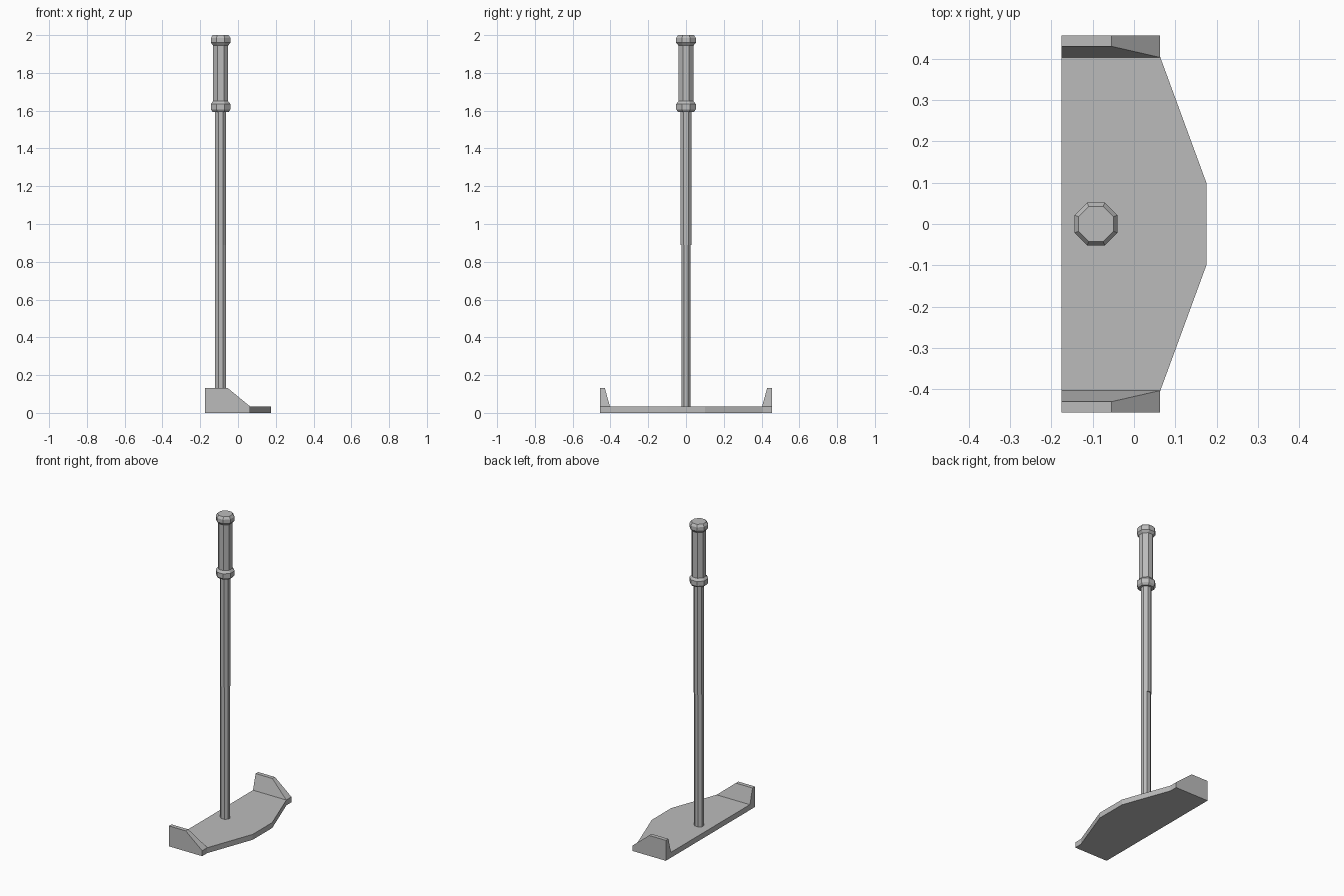
import bpy, bmesh, math

cube = bpy.data.objects.get("Cube")
if cube:
    bpy.data.objects.remove(cube, do_unlink=True)

grey = bpy.data.materials.new("plain grey")
grey.use_nodes = True
colour = (0.5, 0.5, 0.5, 1)
grey.diffuse_color = colour
grey.node_tree.nodes["Principled BSDF"].inputs["Base Color"].default_value = colour

SHAFT_X = -0.092
PLATE_TOP = 0.035


def loft(name, sections):
    """Skin a closed solid through matching rings of points."""
    bm = bmesh.new()
    rings = [[bm.verts.new(p) for p in ring] for ring in sections]
    for low, high in zip(rings, rings[1:]):
        for i in range(len(low)):
            j = (i + 1) % len(low)
            bm.faces.new((low[i], low[j], high[j], high[i]))
    bm.faces.new(rings[0][::-1])
    bm.faces.new(rings[-1])
    bmesh.ops.recalc_face_normals(bm, faces=bm.faces)
    mesh = bpy.data.meshes.new(name)
    bm.to_mesh(mesh)
    bm.free()
    mesh.materials.append(grey)
    obj = bpy.data.objects.new(name, mesh)
    bpy.context.collection.objects.link(obj)
    return obj


def octagon(z, half_x, half_y):
    """Eight-sided ring with flats on the axes, sized by its half widths."""
    k = 1 / math.cos(math.pi / 8)
    angles = [math.pi / 8 + i * math.pi / 4 for i in range(8)]
    return [(SHAFT_X + half_x * k * math.cos(a), half_y * k * math.sin(a), z)
            for a in angles]


# Base plate with a tapered leading edge
half = [(0.175, 0.1), (0.063, 0.405), (0.063, 0.456), (-0.175, 0.456)]
outline = half + [(x, -y) for x, y in reversed(half)]
loft("base_plate", [[(x, y, z) for x, y in outline] for z in (0, PLATE_TOP)])

# Raised end walls, sloping on the inside and towards the leading edge
for side, name in ((1, "back_end_wall"), (-1, "front_end_wall")):
    foot = [(-0.175, 0.403), (0.063, 0.403), (0.063, 0.456), (-0.175, 0.456)]
    crest = [(-0.175, 0.43), (-0.055, 0.43), (-0.055, 0.456), (-0.175, 0.456)]
    loft(name, [[(x, side * y, z) for x, y in ring]
                for ring, z in ((foot, PLATE_TOP), (crest, 0.132))])

# Shaft in two lengths, the lower one slightly flattened
loft("lower_shaft", [octagon(z, 0.029, 0.024) for z in (PLATE_TOP, 0.89)])
loft("upper_shaft", [octagon(z, 0.029, 0.029) for z in (0.89, 1.6)])

# Grip with a collar at each end
grip = [(1.594, 0.043), (1.607, 0.052), (1.635, 0.052), (1.65, 0.04),
        (1.945, 0.04), (1.96, 0.052), (1.985, 0.052), (2.0, 0.042)]
loft("grip", [octagon(z, r, r) for z, r in grip])
